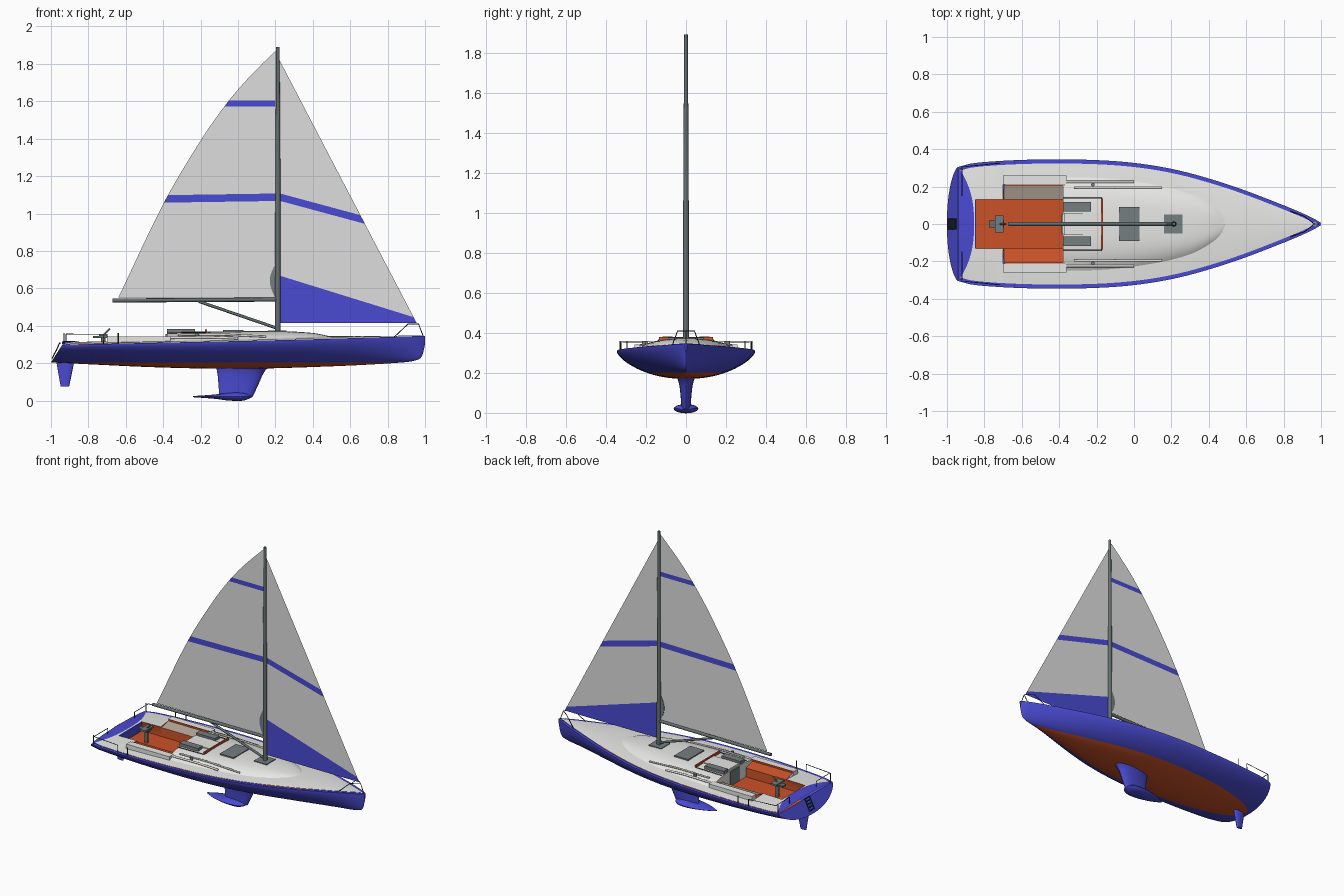
import bpy, bmesh, math
from mathutils import Vector

cube = bpy.data.objects.get("Cube")
if cube:
    bpy.data.objects.remove(cube, do_unlink=True)


def material(name, r, g, b):
    mat = bpy.data.materials.new(name)
    mat.use_nodes = True
    mat.diffuse_color = (r, g, b, 1)
    mat.node_tree.nodes["Principled BSDF"].inputs["Base Color"].default_value = (r, g, b, 1)
    return mat


blue = material("hull blue", .068, .07, .64)
red = material("rust red", .6, .085, .022)
white = material("deck white", .82, .82, .81)
cloth = material("sail cloth", .74, .73, .73)
steel = material("spar grey", .13, .16, .16)
smoke = material("hatch grey", .18, .21, .22)
beige = material("seat beige", .45, .37, .31)
dark = material("rail dark", .035, .04, .043)


def fair(*pts):
    """Smooth function through (position, value) points."""
    def tangent(i):
        a, b = pts[max(i - 1, 0)], pts[min(i + 1, len(pts) - 1)]
        return (b[1] - a[1]) / (b[0] - a[0])

    def value(x):
        x = min(max(x, pts[0][0]), pts[-1][0])
        i = max(k for k in range(len(pts) - 1) if pts[k][0] <= x)
        (xa, ya), (xb, yb) = pts[i], pts[i + 1]
        w = xb - xa
        t = (x - xa) / w
        s = t * t * (3 - 2 * t)
        return (ya * (1 - s) + yb * s + w * t * (1 - t)
                * (tangent(i) * (1 - t) - tangent(i + 1) * t))
    return value


def finish(name, bm, mats, rule=None):
    bmesh.ops.recalc_face_normals(bm, faces=bm.faces)
    if rule:
        for f in bm.faces:
            f.material_index = rule(f.calc_center_median())
    mesh = bpy.data.meshes.new(name)
    bm.to_mesh(mesh)
    bm.free()
    ob = bpy.data.objects.new(name, mesh)
    bpy.context.collection.objects.link(ob)
    for m in mats:
        mesh.materials.append(m)
    bpy.ops.object.select_all(action='DESELECT')
    ob.select_set(True)
    bpy.context.view_layer.objects.active = ob
    bpy.ops.object.shade_smooth_by_angle(angle=math.radians(35))


def loft(rows, closed=False, caps=False):
    bm = bmesh.new()
    grid = [[bm.verts.new(p) for p in row] for row in rows]
    count = len(grid[0])
    for a, b in zip(grid, grid[1:]):
        for j in range(count if closed else count - 1):
            k = (j + 1) % count
            bm.faces.new((a[j], a[k], b[k], b[j]))
    if caps:
        bm.faces.new(grid[0])
        bm.faces.new(grid[-1])
    return bm


def slice_mesh(bm, co, no):
    bmesh.ops.bisect_plane(bm, geom=bm.verts[:] + bm.edges[:] + bm.faces[:],
                           plane_co=co, plane_no=no)


def open_hole(bm, xa, xb, half):
    for x in (xa, xb):
        slice_mesh(bm, (x, 0, 0), (1, 0, 0))
    for y in (-half, half):
        slice_mesh(bm, (0, y, 0), (0, 1, 0))
    inside = [f for f in bm.faces if xa < f.calc_center_median().x < xb
              and abs(f.calc_center_median().y) < half]
    bmesh.ops.delete(bm, geom=inside, context='FACES')


def box(name, mat, center, size):
    bm = bmesh.new()
    bmesh.ops.create_cube(bm, size=1)
    for v in bm.verts:
        v.co = Vector(center) + v.co * Vector(size)
    finish(name, bm, [mat])


def tube(name, mat, radius, *pts):
    data = bpy.data.curves.new(name, 'CURVE')
    data.dimensions = '3D'
    data.bevel_depth = radius
    data.bevel_resolution = 2
    data.use_fill_caps = True
    line = data.splines.new('POLY')
    line.points.add(len(pts) - 1)
    for p, co in zip(line.points, pts):
        p.co = (*co, 1)
    data.materials.append(mat)
    ob = bpy.data.objects.new(name, data)
    bpy.context.collection.objects.link(ob)


# Hull lines
beam = fair((-.94, .305), (-.85, .327), (-.5, .345), (-.1, .336), (.2, .295), (.5, .212), (.8, .1), (.95, .035), (1, .006))
sheer = fair((-.94, .298), (-.3, .312), (.3, .325), (1, .346))
bottom = fair((-.94, .204), (-.5, .18), (0, .17), (.5, .183), (.88, .204), (.96, .218), (.985, .24), (1, .3))
stations = [-.94 + 1.94 * math.sin(math.pi / 2 * i / 48) for i in range(49)]


def rim(x):
    return max(beam(x) - .022, beam(x) * .3)


def deck_z(x, y):
    return sheer(x) + .016 * min(1, beam(x) * 4) * (1 - (y / beam(x)) ** 2)


def hull_row(x):
    row = []
    power = 2.6 - 1.2 * max(0, x) ** 2
    rake = .06 * max(0, 1 - (x + .94) / .3)
    for i in range(41):
        u = math.sin(math.pi * (i / 40 - .5))
        rise = .4 * abs(u) ** power + .6 * (1 - math.sqrt(max(0, 1 - u * u)))
        row.append((x - rake * (1 - rise), beam(x) * u, bottom(x) + (sheer(x) - bottom(x)) * rise))
    return [(x, -rim(x), sheer(x))] + row + [(x, rim(x), sheer(x))]


waterline = .203
bm = loft([hull_row(x) for x in stations], caps=True)
slice_mesh(bm, (0, 0, waterline), (0, 0, 1))
finish("hull", bm, [blue, red], lambda c: int(c.z < waterline))

# Deck with cockpit opening
bm = loft([[(x, rim(x) * j / 10, deck_z(x, rim(x) * j / 10)) for j in range(-10, 11)] for x in stations])
open_hole(bm, -.85, -.7, .13)
open_hole(bm, -.7, -.38, .21)
finish("deck", bm, [white])

# Coachroof
roof_half = fair((-.7, .25), (-.2, .25), (.1, .215), (.3, .165), (.42, .1), (.47, .05), (.49, .005))
roof_rise = fair((-.7, .01), (-.6, .022), (-.3, .036), (.2, .033), (.4, .018), (.49, 0))


def roof_z(x, y):
    u = min(1, abs(y) / roof_half(x))
    return deck_z(x, y) + roof_rise(x) * (1 - u ** 4) - .002 * u


rows = []
for i in range(41):
    x = -.7 + 1.19 * math.sin(math.pi / 2 * i / 40)
    rows.append([(x, roof_half(x) * j / 12, roof_z(x, roof_half(x) * j / 12)) for j in range(-12, 13)])
bm = loft(rows)
open_hole(bm, -.71, -.38, .21)
finish("coachroof", bm, [white])

# Cockpit tub with side seats
floor, seat = .25, .312
rows = []
for x, half in ((-.85, .13), (-.7, .13), (-.695, .21), (-.55, .21), (-.38, .21)):
    top = .332 if half > .15 else deck_z(x, half)
    rows.append([(x, half, top), (x, .132, seat), (x, .13, floor),
                 (x, -.13, floor), (x, -.132, seat), (x, -half, top)])
finish("cockpit", loft(rows), [red, beige], lambda c: int(c.y > .14 and c.x > -.69))
bm = bmesh.new()
edge = [(-.38, .21 * j / 6, roof_z(-.38, .21 * j / 6)) for j in range(-6, 7)]
bm.faces.new([bm.verts.new(p) for p in edge + [(-.38, .13, floor), (-.38, -.13, floor)]])
finish("bulkhead", bm, [white])
box("companionway_door", smoke, (-.383, 0, .305), (.008, .1, .1))
box("cockpit_sill", blue, (-.85, 0, .28), (.008, .26, .066))

# Blue stern platform laid on the deck
rows = []
for j in range(-12, 13):
    y = .29 * j / 12
    inner = -.855 - .075 * abs(j / 12) ** 2.5
    rows.append([(x, y, deck_z(x, y) + .003) for x in (-.942, inner)])
finish("stern_platform", loft(rows), [blue])


# Foils and keel bulb
def foil(z, aft, fore, half):
    ring = []
    for k in range(24):
        a = math.tau * k / 24
        ring.append(((aft + fore) / 2 + (fore - aft) / 2 * math.cos(a),
                     half * math.sin(a) * (.85 + .25 * math.cos(a)), z))
    return ring


fin = [(.19, -.125, .19, .06), (.165, -.114, .148, .045), (.13, -.108, .128, .036), (.08, -.104, .107, .03), (.02, -.1, .078, .026)]
finish("keel_fin", loft([foil(*f) for f in fin], True, True), [blue])
rudder = [(.225, -.975, -.875, .016), (.2, -.97, -.877, .016), (.074, -.948, -.903, .01)]
finish("rudder", loft([foil(*f) for f in rudder], True, True), [blue])
width = fair((-.24, .006), (-.17, .04), (-.08, .06), (.02, .058), (.06, .035), (.078, .002))
depth = fair((-.24, .003), (-.12, .012), (-.05, .021), (.03, .021), (.078, .002))
rows = []
for i in range(25):
    x = -.081 - .159 * math.cos(math.pi * i / 24)
    rows.append([(x, width(x) * math.cos(math.tau * k / 16),
                  .021 + depth(x) * math.sin(math.tau * k / 16)) for k in range(16)])
finish("keel_bulb", loft(rows, True, True), [blue])

# Spars
rows = [[(.213 + r * math.cos(math.tau * k / 16), r * math.sin(math.tau * k / 16), z) for k in range(16)]
        for z, r in ((.34, .015), (1.2, .0135), (1.89, .009))]
finish("mast", loft(rows, True, True), [steel])
tube("boom", steel, .011, (.21, 0, .54), (-.67, 0, .535))
tube("boom_vang", steel, .008, (.2, 0, .39), (-.21, 0, .53))
box("mast_step", smoke, (.21, 0, roof_z(.21, 0)), (.1, .1, .008))


# Sails: each band is (low, high, slope)
def sail(name, outline, bands):
    bm = bmesh.new()
    bm.faces.new([bm.verts.new((x, 0, z)) for x, z in outline])
    for low, high, slope in bands:
        for level in (low, high):
            slice_mesh(bm, (0, 0, level), (-slope, 0, 1))
    finish(name, bm, [cloth, blue],
           lambda c: int(any(lo < c.z - s * c.x < hi for lo, hi, s in bands)))


leech = fair((.55, -.64), (1.06, -.395), (1.39, -.2), (1.59, -.06), (1.73, .06), (1.87, .2))
heights = [.55 + 1.32 * i / 20 for i in range(21)]
sail("mainsail", [(.205, .55)] + [(leech(z), z) for z in heights], [(1.572, 1.604, 0), (1.064, 1.104, .015)])
sail("jib", [(.225, .415), (.955, .415), (.222, 1.82)], [(.3, .737, -.31), (1.128, 1.168, -.27)])
patch = [(.2 - .03 * math.sin(math.pi * i / 10), .55 + .18 * i / 10) for i in range(11)]
finish("tack_patch", loft([[(x, s, z) for x, z in patch] for s in (-.003, .003)], True, True), [smoke])

# Deck fittings
box("forward_hatch", smoke, (-.025, 0, roof_z(-.025, 0) + .001), (.11, .18, .01))
box("companionway_edge", red, (-.172, 0, roof_z(-.172, 0) + .004), (.01, .27, .016))
box("sliding_hatch", white, (-.275, 0, roof_z(-.275, 0)), (.2, .12, .014))
for side, y in (("left", 1), ("right", -1)):
    z = roof_z(-.3, .09)
    box(side + "_coaming", white, (-.53, y * .235, .318), (.34, .046, .05))
    box(side + "_backrest", red, (-.53, y * .21, .336), (.32, .006, .014))
    box(side + "_hatch_pad", smoke, (-.305, y * .093, z + .01), (.15, .05, .022))
    tube(side + "_hatch_track", dark, .0025, (-.38, y * .138, z), (-.17, y * .138, z + .003))
    tube(side + "_handrail", white, .006, *[(x, y * .195, roof_z(x, .195) + .007) for x in (-.32, -.1, .15)])
    tube(side + "_sheet_track", white, .007, *[(x, y * .225, roof_z(x, .225) + .005) for x in (-.36, -.15, 0)])
    tube(side + "_winch", smoke, .01, (-.22, y * .21, .335), (-.22, y * .21, .36))
    # Guard rails at stern and bow
    tube(side + "_stern_rail", dark, .0025, (-.72, y * .325, .3), (-.72, y * .325, .355),
         (-.92, y * .305, .355), (-.92, y * .15, .355), (-.92, y * .15, .305))
    for x in (-.64, -.93):
        half = beam(x) - .012
        tube(side + "_stanchion", dark, .003, (x, y * half, .298), (x, y * half, .36))
    tube(side + "_bow_rail", dark, .0025, (.83, y * .07, .335), (.91, y * .042, .41), (.965, 0, .41), (.99, 0, .345))
    tube(side + "_ladder_side", dark, .003, (-.952, y * .026, .31), (-.994, y * .026, .225))
for i in range(5):
    t = i / 4
    x, z = -.952 - .04 * t, .305 - .075 * t
    tube("ladder_rung", dark, .004, (x, -.026, z), (x, .026, z))

# Steering pedestal
tube("pedestal_post", steel, .012, (-.72, 0, floor), (-.72, 0, .345))
box("pedestal_head", smoke, (-.72, 0, .35), (.045, .09, .012))
box("pedestal_console", steel, (-.735, 0, .34), (.08, .04, .012))
tube("pedestal_grip", steel, .005, (-.72, 0, .35), (-.685, 0, .385))
